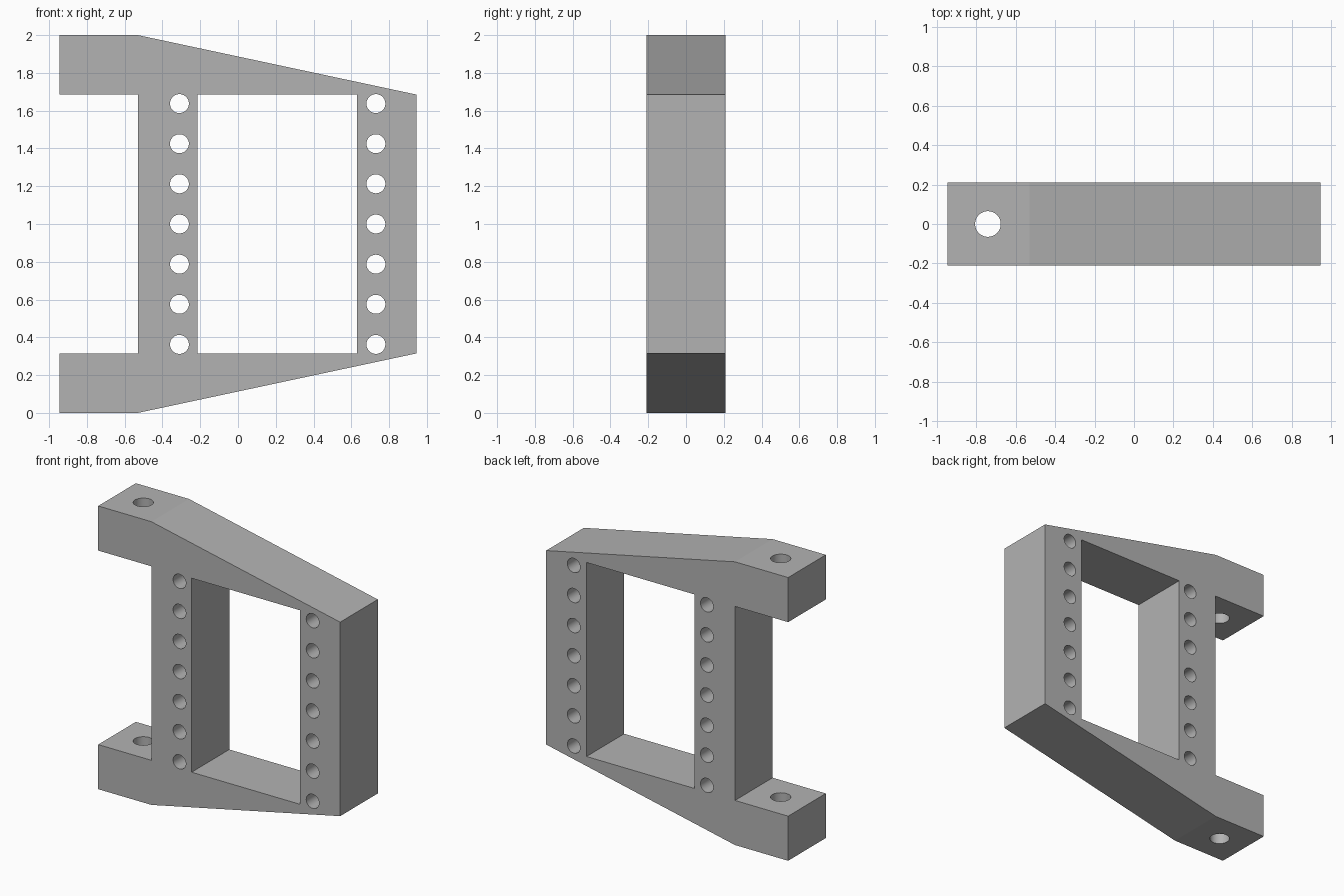
import bpy
import bmesh
import math
from mathutils import Matrix, Vector

if "Cube" in bpy.data.objects:
    bpy.data.objects.remove(bpy.data.objects["Cube"], do_unlink=True)

HALF_DEPTH = 0.21

grey = bpy.data.materials.new("plain grey")
grey.use_nodes = True
colour = (0.45, 0.45, 0.45, 1)
grey.diffuse_color = colour
grey.node_tree.nodes["Principled BSDF"].inputs["Base Color"].default_value = colour


def make_object(name, bm):
    bmesh.ops.recalc_face_normals(bm, faces=bm.faces)
    mesh = bpy.data.meshes.new(name)
    bm.to_mesh(mesh)
    bm.free()
    mesh.materials.append(grey)
    obj = bpy.data.objects.new(name, mesh)
    bpy.context.collection.objects.link(obj)
    return obj


def add_cylinder(bm, radius, depth, matrix):
    bmesh.ops.create_cone(bm, cap_ends=True, segments=48, radius1=radius,
                          radius2=radius, depth=depth, matrix=matrix)


# Side profile: lower half, mirrored about mid height
lower = [(-0.53, 0.315), (-0.945, 0.315), (-0.945, 0), (-0.53, 0), (0.945, 0.315)]
profile = lower + [(x, 2 - z) for x, z in reversed(lower)]
bm = bmesh.new()
face = bm.faces.new([bm.verts.new((x, -HALF_DEPTH, z)) for x, z in profile])
extruded = bmesh.ops.extrude_face_region(bm, geom=[face])
bmesh.ops.translate(bm, vec=Vector((0, 2 * HALF_DEPTH, 0)),
                    verts=[v for v in extruded["geom"] if isinstance(v, bmesh.types.BMVert)])
bracket = make_object("bracket_frame", bm)

# Window, two columns of post holes, and the vertical hole through both arms
bm = bmesh.new()
bmesh.ops.create_cube(bm, size=1, matrix=Matrix.Translation((0.2075, 0, 1))
                      @ Matrix.Diagonal((0.845, 1, 1.37, 1)))
turn = Matrix.Rotation(math.pi / 2, 4, "X")
for x in (-0.31, 0.73):
    for i in range(-3, 4):
        add_cylinder(bm, 0.05, 1, Matrix.Translation((x, 0, 1 + i * 0.2125)) @ turn)
add_cylinder(bm, 0.065, 3, Matrix.Translation((-0.74, 0, 1)))
cutter = make_object("hole_cutter", bm)
cutter.hide_render = True

# Cut the openings and discard the cutter
cut = bracket.modifiers.new("openings", "BOOLEAN")
cut.operation = "DIFFERENCE"
cut.solver = "EXACT"
cut.object = cutter
bpy.context.view_layer.objects.active = bracket
bracket.select_set(True)
bpy.ops.object.modifier_apply(modifier=cut.name)
bpy.data.objects.remove(cutter, do_unlink=True)
bpy.ops.object.shade_smooth_by_angle(angle=math.radians(10))
